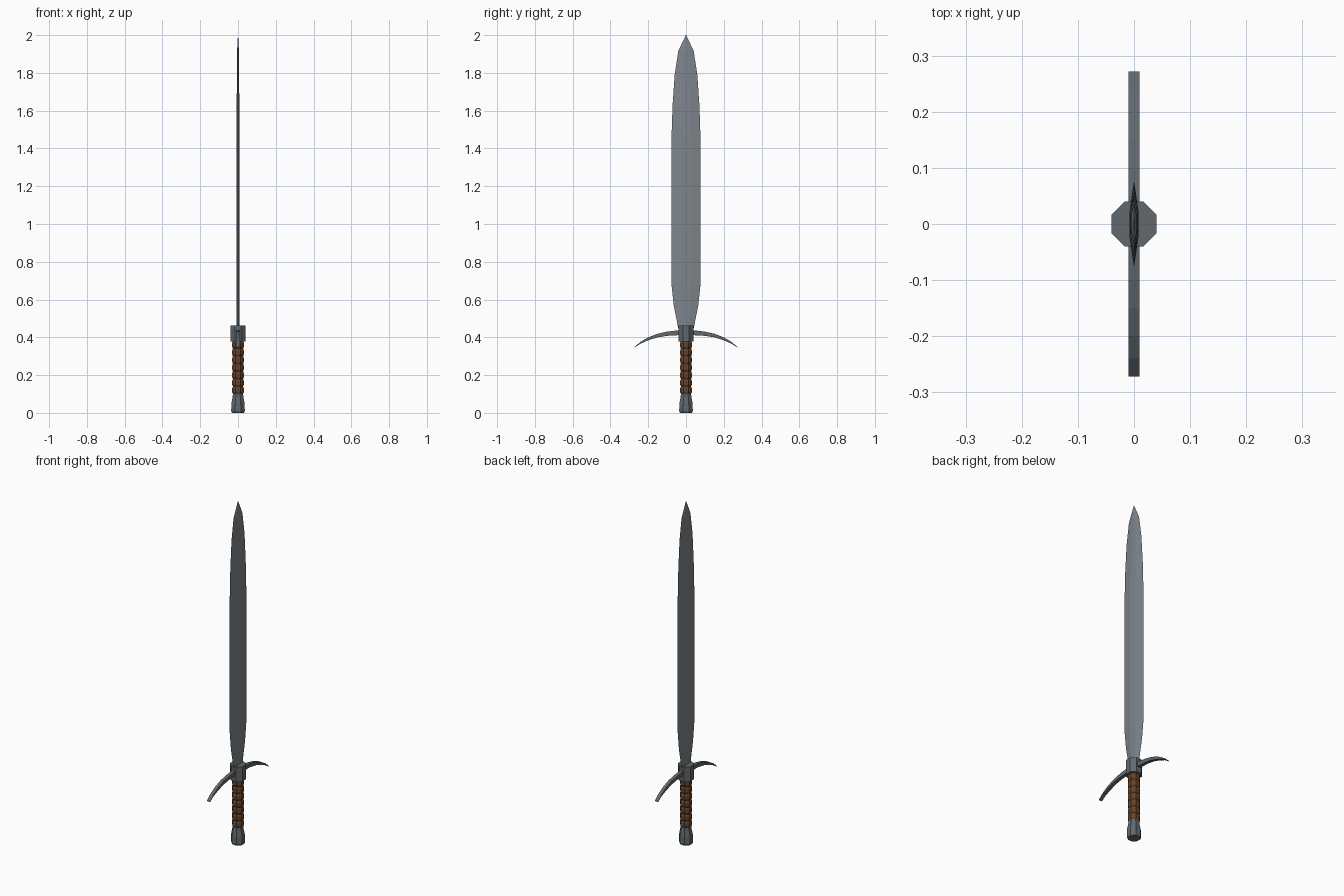
import bpy, math

if "Cube" in bpy.data.objects:
    bpy.data.objects.remove(bpy.data.objects["Cube"])


def material(name, rgb):
    m = bpy.data.materials.new(name)
    m.diffuse_color = (*rgb, 1)
    m.use_nodes = True
    m.node_tree.nodes["Principled BSDF"].inputs["Base Color"].default_value = m.diffuse_color
    return m


STEEL = material("steel", (0.21, 0.235, 0.26))
IRON = material("dark_iron", (0.12, 0.14, 0.155))
LEATHER = material("leather", (0.13, 0.055, 0.022))


def add_mesh(name, verts, faces, mat):
    me = bpy.data.meshes.new(name)
    me.from_pydata(verts, [], faces)
    me.materials.append(mat)
    ob = bpy.data.objects.new(name, me)
    bpy.context.collection.objects.link(ob)
    return ob


def loft(name, rings, mat):
    """Skin a stack of equal-sized rings and cap both ends."""
    n = len(rings[0])
    verts = [v for r in rings for v in r]
    faces = [(k * n + i, k * n + (i + 1) % n, (k + 1) * n + (i + 1) % n, (k + 1) * n + i)
             for k in range(len(rings) - 1) for i in range(n)]
    faces += [tuple(reversed(range(n))), tuple(range(len(verts) - n, len(verts)))]
    return add_mesh(name, verts, faces, mat)


def octagon(apothem, z):
    r = apothem / math.cos(math.pi / 8)
    return [(r * math.cos(math.pi / 8 + i * math.pi / 4),
             r * math.sin(math.pi / 8 + i * math.pi / 4), z) for i in range(8)]


# Pommel: flared eight-sided cap
loft("pommel", [octagon(a, z) for a, z in
                [(0.032, 0), (0.036, 0.01), (0.035, 0.05), (0.028, 0.088), (0.027, 0.102)]], IRON)

# Grip: ribbed leather
RIBS = 7
z0, step = 0.10, 0.28 / RIBS
rings = []
for k in range(RIBS):
    for a, f in [(0.027, 0), (0.031, 0.25), (0.031, 0.75)]:
        rings.append(octagon(a, z0 + (k + f) * step))
rings.append(octagon(0.027, 0.38))
loft("grip", rings, LEATHER)

# Guard block
loft("guard_block", [octagon(0.04, 0.378), octagon(0.04, 0.463)], IRON)

# Curved guard arms: (y, top z, bottom z), constant thickness in x
ARM = [(0.0, 0.437, 0.412), (0.05, 0.436, 0.411), (0.10, 0.430, 0.408), (0.15, 0.419, 0.400),
       (0.20, 0.400, 0.384), (0.24, 0.377, 0.367), (0.272, 0.349, 0.346)]
for side, label in ((1, "right"), (-1, "left")):
    rings = [[(-0.01 * side, y * side, b), (-0.01 * side, y * side, t),
              (0.01 * side, y * side, t), (0.01 * side, y * side, b)] for y, t, b in ARM]
    loft("guard_arm_" + label, [r[::-1] for r in rings], IRON)

# Blade: flattened hexagonal section, (z, half width, half thickness)
BLADE = [(0.45, 0.042, 0.008), (0.50, 0.051, 0.008), (0.57, 0.065, 0.008), (0.68, 0.077, 0.008),
         (1.45, 0.077, 0.008), (1.63, 0.071, 0.007), (1.79, 0.060, 0.006),
         (1.915, 0.041, 0.005), (2.0, 0.001, 0.0005)]
loft("blade", [[(0, -w, z), (t, -0.3 * w, z), (t, 0.3 * w, z),
                (0, w, z), (-t, 0.3 * w, z), (-t, -0.3 * w, z)] for z, w, t in BLADE], STEEL)
